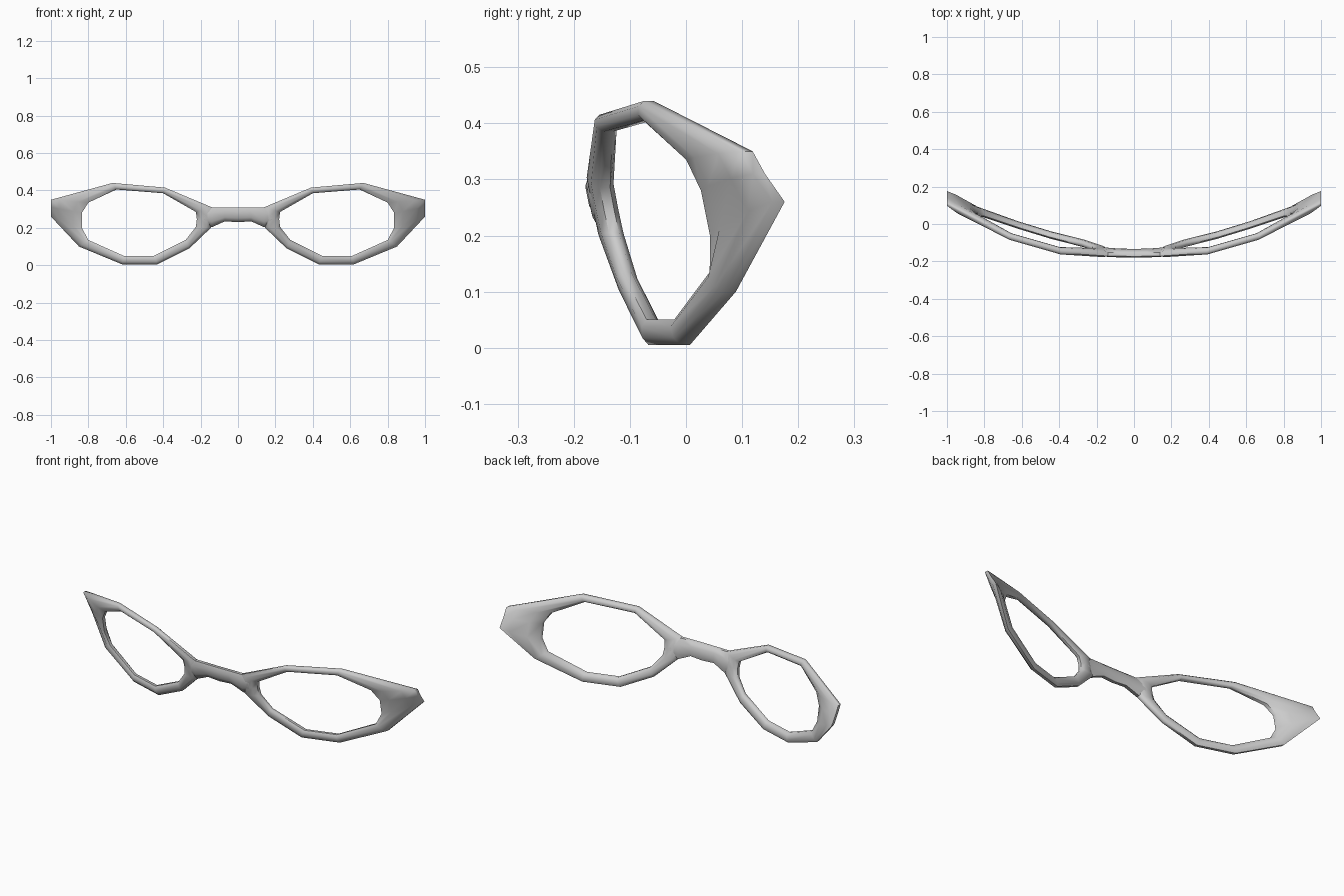
import bpy, bmesh

if "Cube" in bpy.data.objects:
    bpy.data.objects.remove(bpy.data.objects["Cube"])

# wrap curve of the frame seen from above (x, depth at z=0); the lens plane leans back at the bottom
WRAP = [(0, -.102), (.14, -.1), (.26, -.082), (.43, -.058), (.62, .0), (.85, .1), (1.01, .187)]
LEAN = .2


def depth_at(x, z):
    for (x0, y0), (x1, y1) in zip(WRAP, WRAP[1:]):
        if x <= x1:
            return y0 + (y1 - y0) * (x - x0) / (x1 - x0) - LEAN * z


# rounded bar section: (share of the way outer -> inner, share of half depth)
SECTION = [(0, -.45), (.28, -1), (.72, -1), (1, -.45), (1, .45), (.72, 1), (.28, 1), (0, .45)]


def loft(name, stations, closed):
    """Sweep the bar section through (outer xyz, inner xyz, half depth) stations."""
    bm = bmesh.new()
    rings = []
    for o, i, h in stations:
        rings.append([bm.verts.new((o[0] + (i[0] - o[0]) * u,
                                    o[1] + (i[1] - o[1]) * u + h * w,
                                    o[2] + (i[2] - o[2]) * u)) for u, w in SECTION])
    n = len(SECTION)
    pairs = list(zip(rings, rings[1:])) + ([(rings[-1], rings[0])] if closed else [])
    for a, b in pairs:
        for k in range(n):
            bm.faces.new((a[k], a[(k + 1) % n], b[(k + 1) % n], b[k]))
    if not closed:
        bm.faces.new(rings[0])
        bm.faces.new(rings[-1])
    bmesh.ops.recalc_face_normals(bm, faces=bm.faces)
    me = bpy.data.meshes.new(name)
    bm.to_mesh(me)
    bm.free()
    ob = bpy.data.objects.new(name, me)
    bpy.context.collection.objects.link(ob)
    bpy.ops.object.select_all(action='DESELECT')
    ob.select_set(True)
    bpy.context.view_layer.objects.active = ob
    bpy.ops.object.shade_smooth_by_angle(angle=1.0)
    return ob


# lens rim with flared end piece: outer x, z, inner x, z, half depth
RIM = [(.14, .31, .225, .285, .02), (.39, .415, .40, .385, .018), (.67, .44, .65, .405, .018),
       (1, .35, .80, .335, .024), (1, .31, .835, .28, .024), (1, .26, .835, .2, .024),
       (.85, .1, .80, .135, .02), (.62, .005, .61, .05, .018), (.43, .005, .45, .05, .018),
       (.26, .09, .28, .135, .018), (.145, .2, .225, .205, .02), (.14, .255, .22, .245, .02)]
TIP_DEPTH = {.35: .108, .31: .13, .26: .165}
stations = []
for ox, oz, ix, iz, h in RIM:
    oy = TIP_DEPTH[oz] if ox == 1 else depth_at(ox, oz)
    stations.append(((ox, oy, oz), (ix, depth_at(ix, iz), iz), h))
rim = loft("lens_rim", stations, True)
mirror = rim.modifiers.new("Mirror", 'MIRROR')
mirror.use_axis[0] = True

# nose bridge: x, top, bottom
half = [(0, .31, .23), (.07, .31, .235), (.14, .31, .203), (.18, .295, .22)]
path = [(-x, t, b) for x, t, b in reversed(half[1:])] + half
loft("nose_bridge", [((x, depth_at(abs(x), t), t), (x, depth_at(abs(x), b), b), .02)
                     for x, t, b in path], False)
